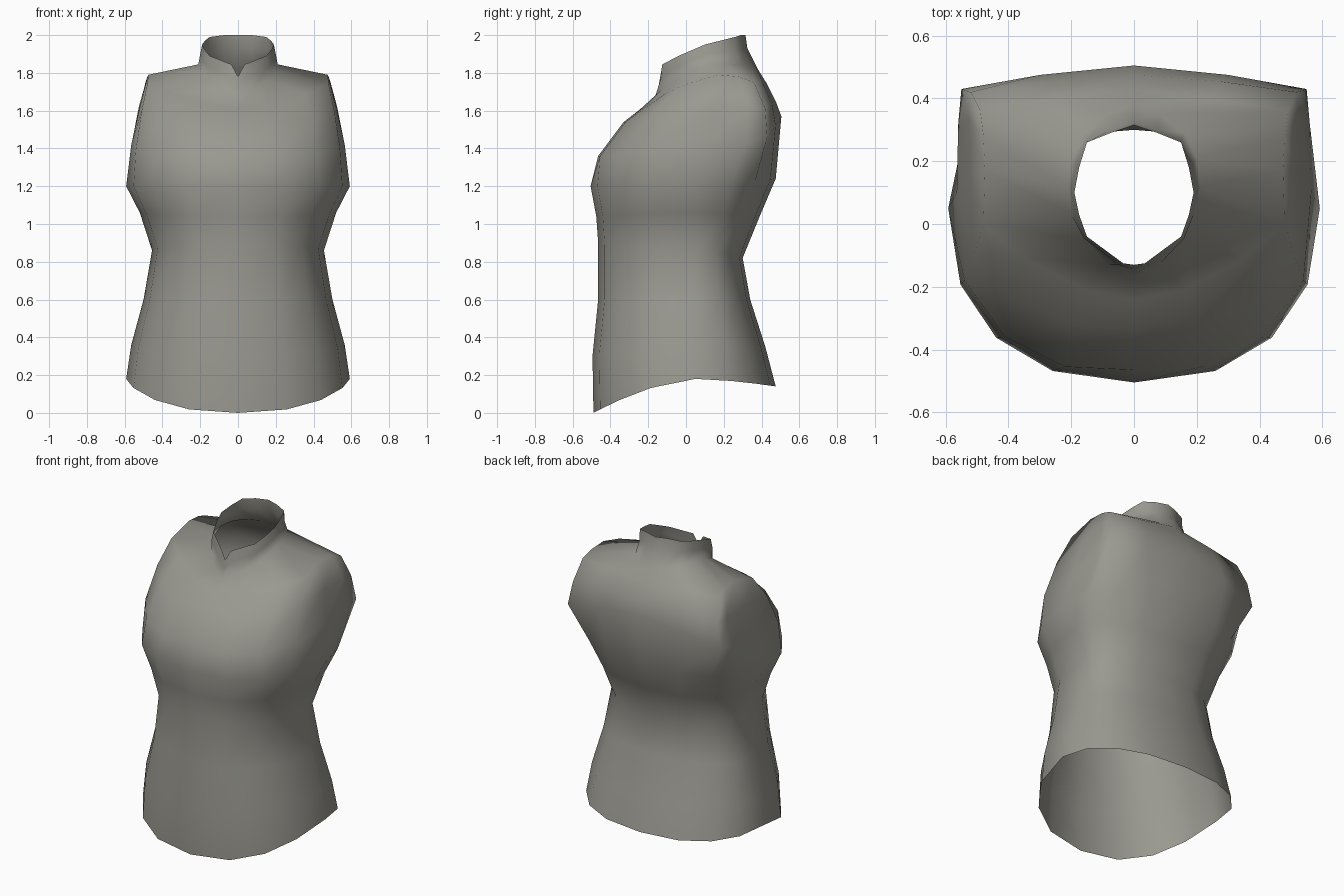
import bpy, bmesh, math

cloth = bpy.data.materials.new("warm grey cloth")
cloth.diffuse_color = (0.32, 0.315, 0.28, 1)


def mirrored(half):
    """Close a half ring (front centre to back centre) across x = 0."""
    return half + [(-x, y, z) for x, y, z in half[-2:0:-1]]


def loft(name, half_rings, smooth):
    bm = bmesh.new()
    rings = [[bm.verts.new(p) for p in mirrored(h)] for h in half_rings]
    n = len(rings[0])
    for lo, hi in zip(rings, rings[1:]):
        for i in range(n):
            j = (i + 1) % n
            bm.faces.new((lo[i], lo[j], hi[j], hi[i]))
    mesh = bpy.data.meshes.new(name)
    bm.to_mesh(mesh)
    bm.free()
    mesh.materials.append(cloth)
    ob = bpy.data.objects.new(name, mesh)
    bpy.context.collection.objects.link(ob)
    bpy.context.view_layer.objects.active = ob
    ob.select_set(True)
    bpy.ops.object.shade_smooth_by_angle(angle=math.radians(smooth))
    ob.select_set(False)


def body_ring(w, front, back, zf, zs, zb):
    """Rounded half section whose height runs front - side - back."""
    out, mid, p = [], 0.05, 0.86
    for k in range(9):
        a = k * math.pi / 8
        x = w * math.sin(a) ** p if 0 < k < 8 else 0
        d = abs(math.cos(a)) ** p if k != 4 else 0
        y_end, z_end = (front, zf) if k <= 4 else (back, zb)
        out.append((x, mid + (y_end - mid) * d, zs + (z_end - zs) * d ** 1.6))
    return out


# waist and hips: half width, front y, back y, then z at front, side, back
lower = [body_ring(*r) for r in (
    (0.592, -0.49, 0.475, 0.0, 0.18, 0.14),
    (0.565, -0.495, 0.42, 0.30, 0.36, 0.35),
    (0.50, -0.465, 0.34, 0.60, 0.60, 0.60),
    (0.455, -0.465, 0.30, 0.90, 0.86, 0.82),
    (0.52, -0.475, 0.39, 1.04, 1.06, 1.04),
    (0.592, -0.505, 0.475, 1.20, 1.20, 1.24))]

# chest, closed arm openings and shoulders
upper = [
    [(0, -.465, 1.36), (.22, -.455, 1.36), (.41, -.36, 1.37), (.54, -.18, 1.40),
     (.565, .10, 1.42), (.56, .32, 1.44), (.55, .43, 1.46), (.30, .475, 1.52), (0, .505, 1.57)],
    [(0, -.33, 1.54), (.20, -.32, 1.54), (.40, -.24, 1.55), (.51, -.10, 1.60),
     (.52, .15, 1.62), (.525, .33, 1.62), (.52, .42, 1.61), (.27, .455, 1.64), (0, .475, 1.65)],
    [(0, -.24, 1.61), (.16, -.21, 1.63), (.35, -.11, 1.69), (.48, 0, 1.74),
     (.475, .17, 1.79), (.48, .28, 1.78), (.49, .36, 1.75), (.25, .40, 1.76), (0, .43, 1.74)]]

# neckline and standing collar with a front notch
collar = [
    [(0, -.165, 1.67), (.08, -.13, 1.71), (.155, -.05, 1.76), (.20, .03, 1.81),
     (.21, .12, 1.845), (.20, .21, 1.845), (.16, .29, 1.84), (.08, .35, 1.83), (0, .38, 1.82)],
    [(0, -.145, 1.73), (.05, -.13, 1.78), (.16, -.045, 1.83), (.19, .03, 1.87),
     (.20, .11, 1.90), (.185, .19, 1.91), (.15, .265, 1.92), (.075, .30, 1.925), (0, .325, 1.93)],
    [(0, -.13, 1.78), (.035, -.125, 1.845), (.15, -.04, 1.89), (.175, .03, 1.92),
     (.19, .10, 1.95), (.175, .18, 1.97), (.15, .26, 1.99), (.075, .29, 2.0), (0, .315, 2.0)]]

loft("torso_shell", lower + upper + collar, 180)
